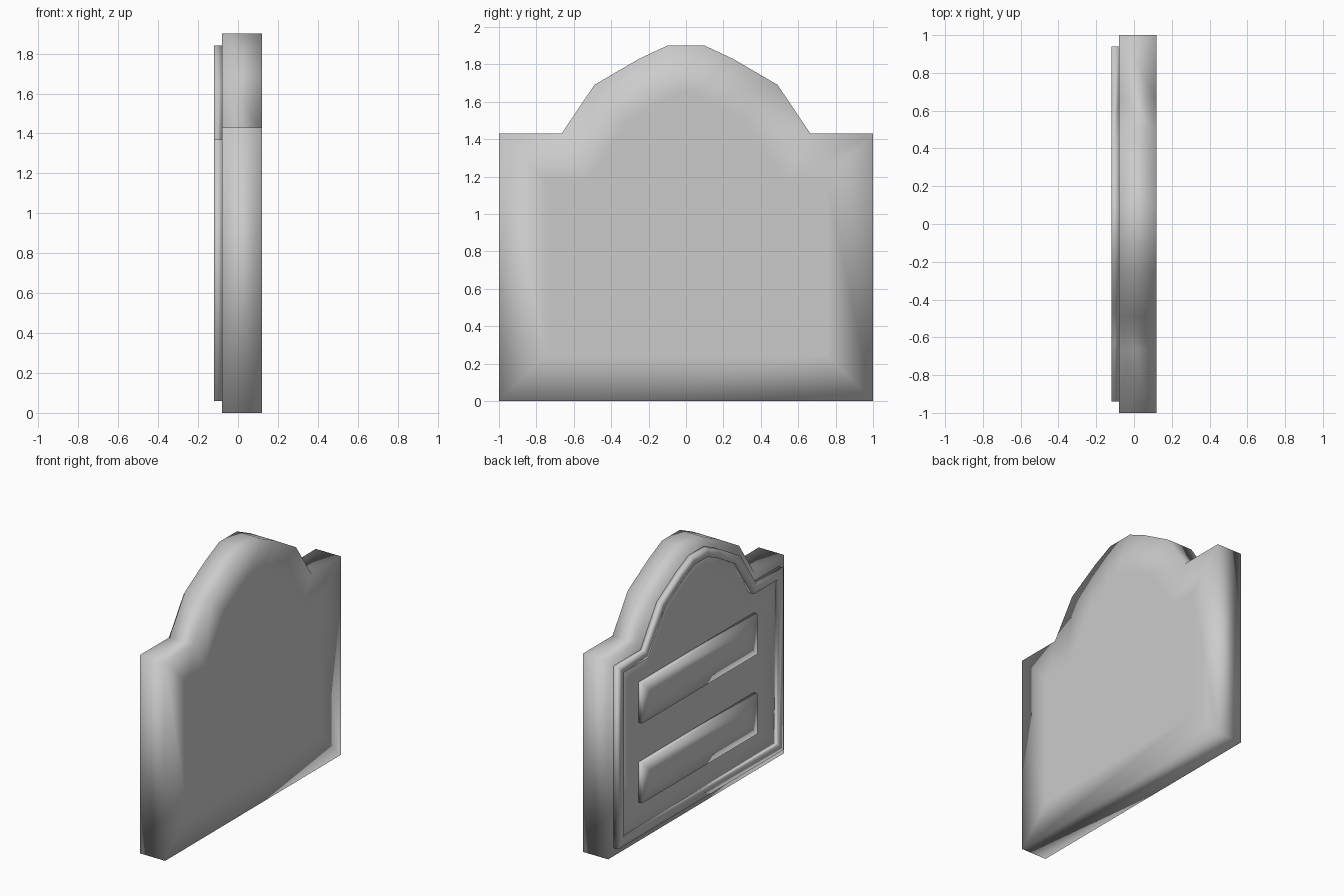
import bpy, bmesh
from mathutils import Vector

if "Cube" in bpy.data.objects:
    bpy.data.objects.remove(bpy.data.objects["Cube"])

# Half outline of the arched slab in (y, z), mirrored to the other side
half = [(1, 0), (1, 1.43), (0.665, 1.43), (0.49, 1.69), (0.25, 1.83), (0.1, 1.9)]
outline = [Vector(p) for p in half] + [Vector((-y, z)) for y, z in reversed(half)]


def inset(pts, d):
    """Mitred inward offset of a counter-clockwise outline."""
    out = []
    for i, p in enumerate(pts):
        a = (p - pts[i - 1]).normalized()
        b = (pts[(i + 1) % len(pts)] - p).normalized()
        na, nb = Vector((-a.y, a.x)), Vector((-b.y, b.x))
        out.append(p + (na + nb) * d / (1 + na.dot(nb)))
    return out


def finish(bm, name):
    bmesh.ops.recalc_face_normals(bm, faces=bm.faces)
    for f in bm.faces:
        f.smooth = True
    mesh = bpy.data.meshes.new(name)
    bm.to_mesh(mesh)
    bm.free()
    ob = bpy.data.objects.new(name, mesh)
    bpy.context.collection.objects.link(ob)
    return ob


def loft(name, rings, closed=False):
    """Bridge (outline, x) rings; cap both ends unless closed into a frame."""
    bm = bmesh.new()
    loops = [[bm.verts.new((x, p.x, p.y)) for p in pts] for pts, x in rings]
    n = len(loops[0])
    pairs = list(zip(loops, loops[1:]))
    if closed:
        pairs.append((loops[-1], loops[0]))
    else:
        bm.faces.new(loops[0])
        bm.faces.new(loops[-1])
    for a, b in pairs:
        for i in range(n):
            j = (i + 1) % n
            bm.faces.new((a[i], a[j], b[j], b[i]))
    return finish(bm, name)


# Main slab, with inner loops that keep the centre of both faces flat-shaded
core = inset(outline, 0.25)
loft("slab", [(core, -0.08), (outline, -0.08), (outline, 0.12), (core, 0.12)])

# Raised frame following the outline on the back
outer, inner = inset(outline, 0.06), inset(outline, 0.12)
loft("raised_frame", [(outer, -0.08), (outer, -0.12), (inner, -0.12), (inner, -0.08)], closed=True)

# Two raised horizontal panels inside the frame
for name, z0 in (("lower_panel", 0.28), ("upper_panel", 0.855)):
    w, z1 = 0.655, z0 + 0.29
    rect = [Vector(p) for p in ((w, z0), (w, z1), (-w, z1), (-w, z0))]
    loft(name, [(rect, -0.08), (rect, -0.11), (inset(rect, 0.1), -0.11)])
